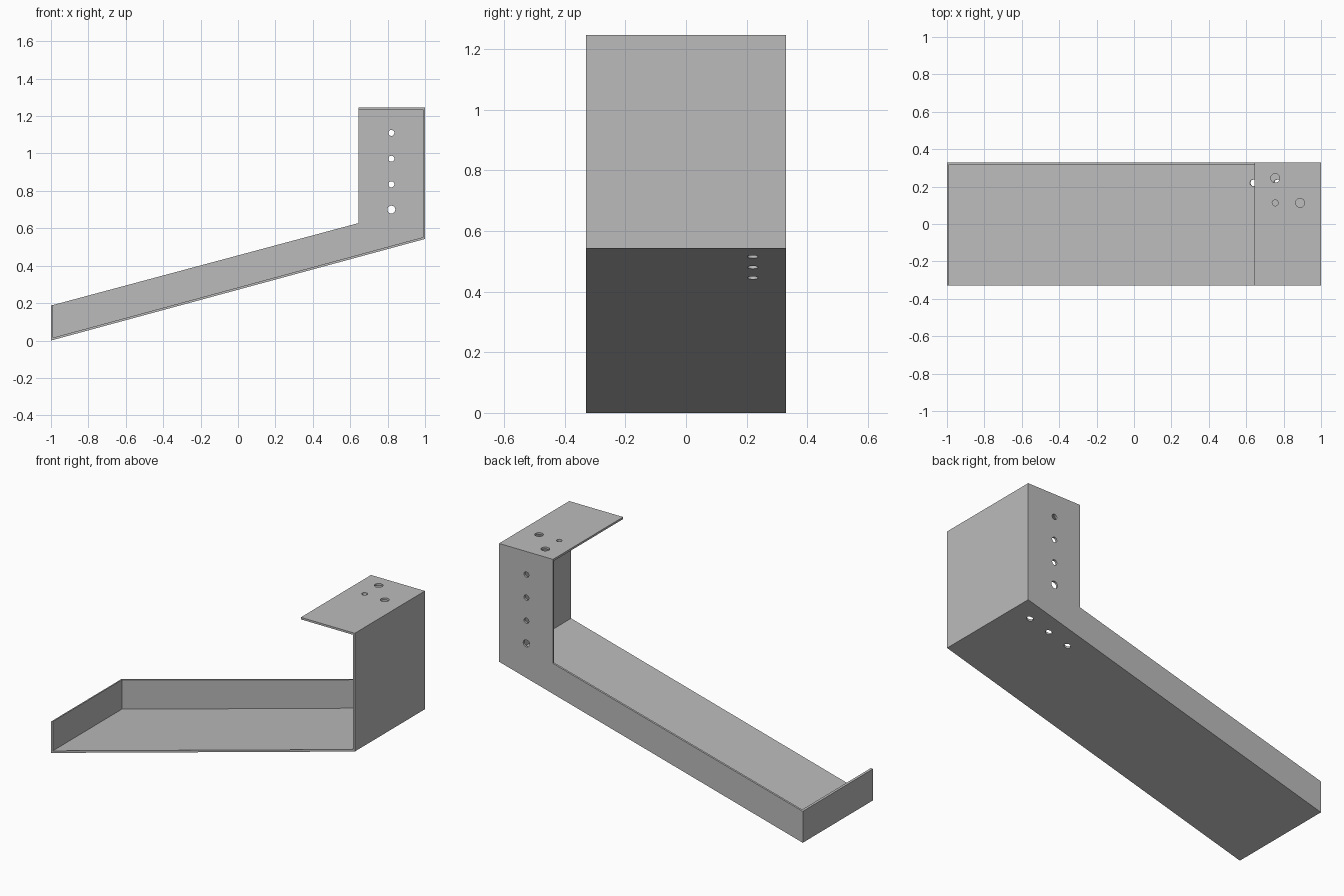
import bpy, bmesh, math
from mathutils import Matrix, Vector

if "Cube" in bpy.data.objects:
    bpy.data.objects.remove(bpy.data.objects["Cube"])

HALF = 0.33          # half depth
T = 0.012            # sheet thickness
RISE = 0.543         # floor height at the high end
TOP = 1.247
ANGLE = math.atan2(RISE, 2)


def floor_z(x):
    return RISE * (x + 1) / 2


def make_object(name, bm):
    bmesh.ops.recalc_face_normals(bm, faces=bm.faces)
    mesh = bpy.data.meshes.new(name)
    bm.to_mesh(mesh)
    bm.free()
    obj = bpy.data.objects.new(name, mesh)
    bpy.context.collection.objects.link(obj)
    return obj


def prism(name, outline, y0, y1):
    """Extrude an x-z outline along y."""
    bm = bmesh.new()
    face = bm.faces.new([bm.verts.new((x, y0, z)) for x, z in outline])
    out = bmesh.ops.extrude_face_region(bm, geom=[face])
    verts = [g for g in out["geom"] if isinstance(g, bmesh.types.BMVert)]
    bmesh.ops.translate(bm, verts=verts, vec=(0, y1 - y0, 0))
    return make_object(name, bm)


def drill(name, centre, radius, axis):
    """Short round cutter along the given axis."""
    bm = bmesh.new()
    turn = Vector(axis).to_track_quat("Z", "Y").to_matrix().to_4x4()
    bmesh.ops.create_cone(bm, cap_ends=True, segments=32, radius1=radius,
                          radius2=radius, depth=0.06,
                          matrix=Matrix.Translation(centre) @ turn)
    return make_object(name, bm)


def cut(target, cutter):
    cutter.hide_render = True
    mod = target.modifiers.new(cutter.name, "BOOLEAN")
    mod.operation = "DIFFERENCE"
    mod.solver = "EXACT"
    mod.object = cutter
    bpy.context.view_layer.objects.active = target
    bpy.ops.object.modifier_apply(modifier=mod.name)
    bpy.data.objects.remove(cutter)


# Folded sheet bracket: outer block, hollowed out from the open front
bracket = prism("sheet_metal_bracket",
                [(-1, 0), (1, RISE), (1, TOP), (0.645, TOP),
                 (0.645, 0.628), (-1, 0.187)], -HALF, HALF)
inner = 1 - T
lift = T / math.cos(ANGLE)
cut(bracket, prism("hollow",
                   [(-inner, floor_z(-inner) + lift), (inner, floor_z(inner) + lift),
                    (inner, TOP - T), (0.5, TOP - T), (0.5, 1.4), (-inner, 1.4)],
                   -0.5, HALF - T))

# Column of holes in the back wall, the lowest one larger
for z, r in ((1.11, 0.016), (0.972, 0.016), (0.835, 0.016), (0.70, 0.021)):
    cut(bracket, drill("back_hole", (0.82, HALF, z), r, (0, 1, 0)))

# Row of holes square to the sloping floor
for x in (0.64, 0.768, 0.896):
    cut(bracket, drill("floor_hole", (x, 0.22, floor_z(x)), 0.018,
                       (-math.sin(ANGLE), 0, math.cos(ANGLE))))

# Holes in the top flange
for x, y, r in ((0.755, 0.245, 0.024), (0.755, 0.113, 0.016), (0.888, 0.113, 0.024)):
    cut(bracket, drill("top_hole", (x, y, TOP), r, (0, 0, 1)))

# Plain grey metal
grey = bpy.data.materials.new("plain_grey")
grey.use_nodes = True
colour = (0.5, 0.5, 0.5, 1)
grey.diffuse_color = colour
grey.node_tree.nodes["Principled BSDF"].inputs["Base Color"].default_value = colour
bracket.data.materials.clear()
bracket.data.materials.append(grey)
for poly in bracket.data.polygons:
    poly.material_index = 0
